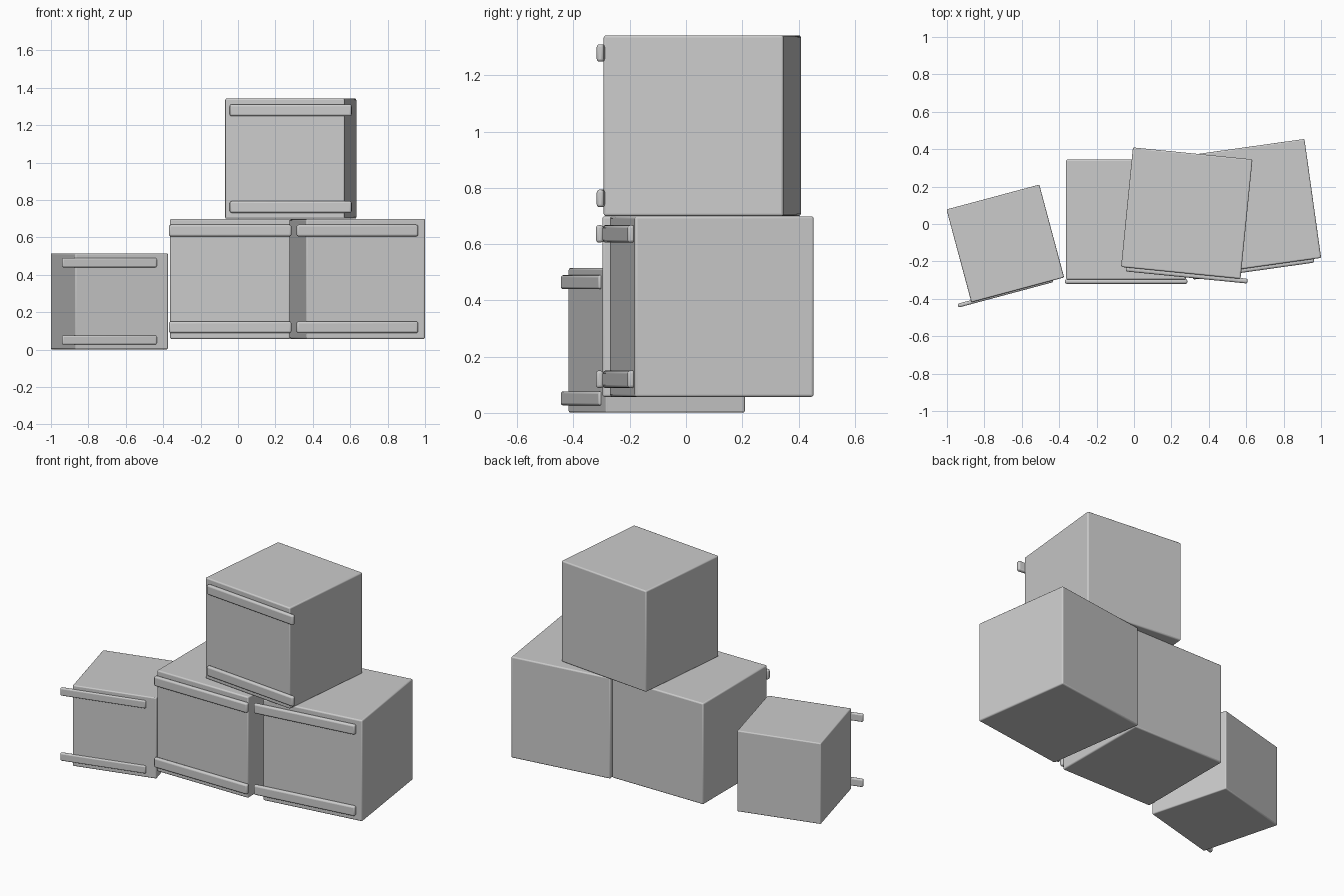
import bpy
import math

if "Cube" in bpy.data.objects:
    bpy.data.objects.remove(bpy.data.objects["Cube"])


def block(name, centre, size, angle, bevel):
    """Rounded box turned about z."""
    bpy.ops.mesh.primitive_cube_add(size=1, location=centre)
    ob = bpy.context.object
    ob.name = name
    ob.scale = size
    bpy.ops.object.transform_apply(location=False, rotation=False, scale=True)
    ob.rotation_euler.z = math.radians(angle)
    mod = ob.modifiers.new("rounded_edges", 'BEVEL')
    mod.width = bevel
    mod.segments = 3
    bpy.ops.object.shade_smooth_by_angle(angle=math.radians(40))
    return ob


def crate(name, centre, angle, s=1.0):
    """Crate with an upper and a lower slat set into its front face."""
    x, y, z = centre
    block(name + "_crate", centre, (0.642 * s,) * 3, angle, 0.008 * s)
    for label, side in (("upper", 1), ("lower", -1)):
        # slats are offset straight forward, then turned with the crate
        block(f"{name}_{label}_slat",
              (x, y - 0.331 * s, z + side * 0.2585 * s),
              (0.655 * s, 0.026 * s, 0.062 * s), angle, 0.01 * s)


# Small crate on the left, two large ones side by side, one stacked on top
crate("small", (-0.688, -0.104, 0.258), 15, 0.8)
crate("middle", (-0.042, 0.024, 0.378), 0)
crate("right", (0.638, 0.092, 0.378), 8)
crate("top", (0.282, 0.058, 1.021), -5.7)
